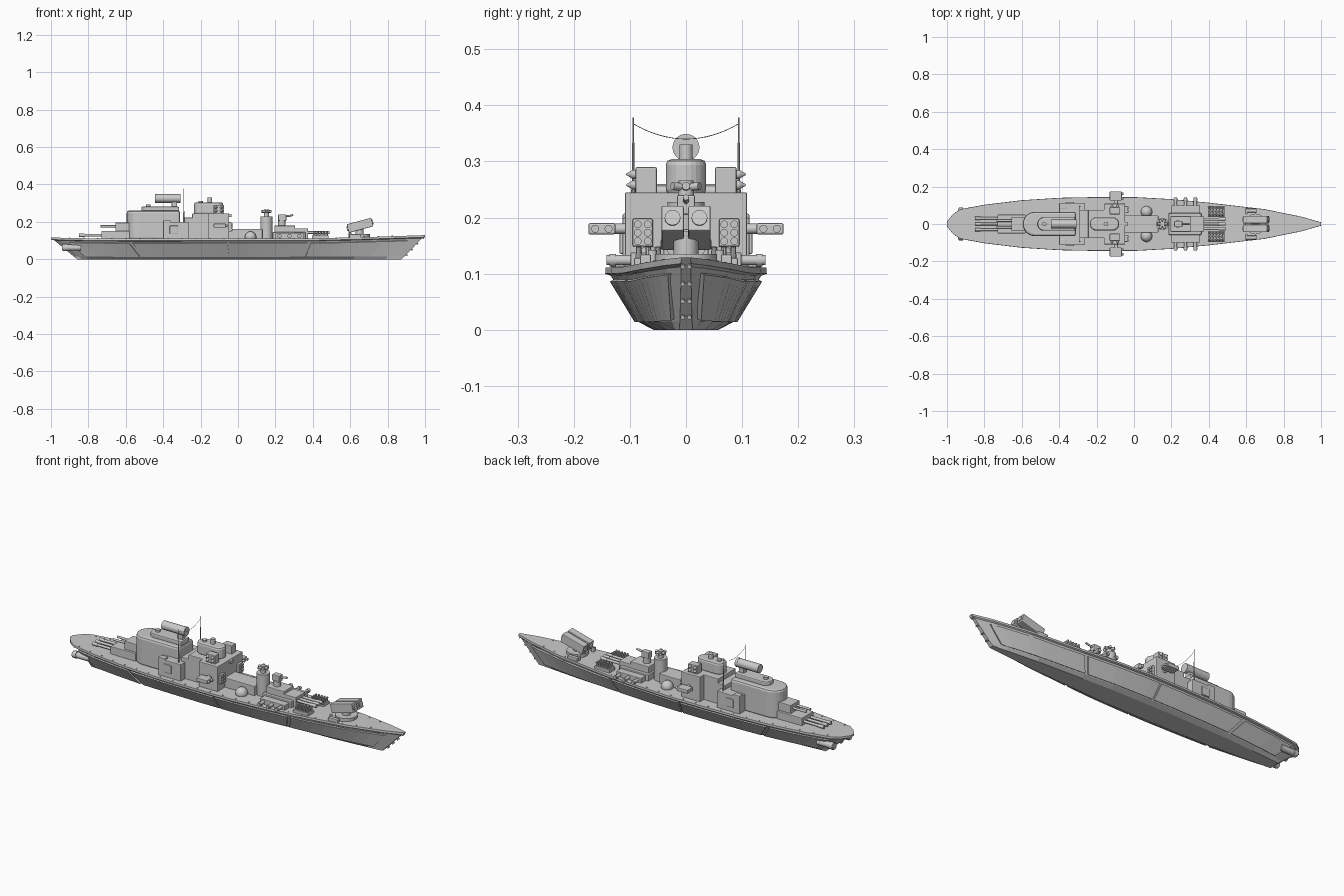
import bpy, bmesh, math
from mathutils import Vector, Matrix

if "Cube" in bpy.data.objects:
    bpy.data.objects.remove(bpy.data.objects["Cube"])


def finish(name, bm, bevel=0):
    bmesh.ops.recalc_face_normals(bm, faces=bm.faces)
    me = bpy.data.meshes.new(name)
    bm.to_mesh(me)
    bm.free()
    ob = bpy.data.objects.new(name, me)
    bpy.context.collection.objects.link(ob)
    if bevel:
        m = ob.modifiers.new("bevel", 'BEVEL')
        m.width, m.segments, m.limit_method = bevel, 2, 'ANGLE'
    for p in me.polygons:
        p.use_smooth = False
    return ob


def box(name, x0, x1, y0, y1, z0, z1, bevel=0.003, tilt=0):
    bm = bmesh.new()
    bmesh.ops.create_cube(bm, size=1)
    bmesh.ops.scale(bm, vec=(x1 - x0, y1 - y0, z1 - z0), verts=bm.verts)
    bmesh.ops.rotate(bm, matrix=Matrix.Rotation(tilt, 3, 'Y'), verts=bm.verts)
    bmesh.ops.translate(bm, vec=((x0 + x1) / 2, (y0 + y1) / 2, (z0 + z1) / 2), verts=bm.verts)
    return finish(name, bm, bevel)


def rod(name, a, b, r, r2=None, n=20):
    a, b = Vector(a), Vector(b)
    bm = bmesh.new()
    bmesh.ops.create_cone(bm, cap_ends=True, segments=n, radius1=r, radius2=r if r2 is None else r2, depth=(b - a).length)
    bm.transform(Matrix.Translation((a + b) / 2) @ (b - a).to_track_quat('Z', 'Y').to_matrix().to_4x4())
    ob = finish(name, bm)
    for p in ob.data.polygons:
        p.use_smooth = len(p.vertices) == 4
    if hasattr(ob.data, "set_sharp_from_angle"):
        ob.data.set_sharp_from_angle(angle=math.radians(35))
    return ob


def ball(name, c, r):
    bm = bmesh.new()
    bmesh.ops.create_uvsphere(bm, u_segments=20, v_segments=12, radius=r)
    bmesh.ops.translate(bm, vec=c, verts=bm.verts)
    ob = finish(name, bm)
    for p in ob.data.polygons:
        p.use_smooth = True


def prism(name, pts, z0, z1, bevel=0.006):
    bm = bmesh.new()
    f = bm.faces.new([bm.verts.new((x, y, z0)) for x, y in pts])
    top = bmesh.ops.extrude_face_region(bm, geom=[f])['geom']
    bmesh.ops.translate(bm, vec=(0, 0, z1 - z0), verts=[v for v in top if isinstance(v, bmesh.types.BMVert)])
    return finish(name, bm, bevel)


def arc(cx, r, a0, a1, n=12):
    return [(cx + r * math.cos(math.radians(a0 + (a1 - a0) * i / n)),
             r * math.sin(math.radians(a0 + (a1 - a0) * i / n))) for i in range(n + 1)]


# Hull shape: deck half width by position, with a narrower bottom
DECK = [(-1, .012), (-.97, .05), (-.93, .078), (-.8, .102), (-.6, .126), (-.4, .139), (-.2, .143), (0, .143),
        (.2, .132), (.4, .113), (.7, .078), (.9, .037), (1, .008)]
KEEL = [(-1, .03), (-.6, .053), (-.2, .058), (.2, .056), (.7, .035), (1, .012)]
SHEER = [(-1, .116), (-.7, .11), (.5, .112), (1, .129)]


def lerp(tab, x):
    for (a, va), (b, vb) in zip(tab, tab[1:]):
        if x <= b + 1e-6:
            return va + (vb - va) * (x - a) / (b - a)
    return tab[-1][1]


def side(s, h):
    # point on the starboard skin; h is 0 at the keel, 1 at the deck edge
    w, b, z = lerp(DECK, s), lerp(KEEL, s), lerp(SHEER, s)
    y = b + (w - b) * (h * 2.5 if h < .12 else .3 + .7 * (h - .12) / .88)
    xb = .0075 + .8675 * s
    return Vector((xb + (s - xb) * h, y, z * h))


bm = bmesh.new()
rings = []
for s, _ in DECK:
    half = [side(s, h) for h in (0, .12, .87)]
    top = side(s, 1)
    half[2].y = max(half[2].y, .005)
    half += [Vector((top.x, top.y + .001, top.z - .011)), top]
    rings.append([bm.verts.new(p) for p in half] + [bm.verts.new((p.x, -p.y, p.z)) for p in reversed(half)])
for a, b in zip(rings, rings[1:]):
    for i in range(10):
        j = (i + 1) % 10
        bm.faces.new((a[i], a[j], b[j], b[i]))
bm.faces.new(rings[0])
bm.faces.new(rings[-1])
finish("hull", bm)

# Raised side plates and deck edge studs
for sg in (-1, 1):
    for s0, s1 in ((-.93, -.6), (-.58, -.06), (-.05, .38), (.4, .93)):
        bm = bmesh.new()
        prev = None
        for i in range(9):
            s = s0 + (s1 - s0) * i / 8
            p, q = side(s, .15), side(s, .8)
            row = []
            for v, d in ((p, -.004), (p, .006), (q, .006), (q, -.004)):
                row.append(bm.verts.new((v.x, sg * (v.y + d), v.z - d * .5)))
            if prev:
                for k in range(4):
                    bm.faces.new((prev[k], prev[(k + 1) % 4], row[(k + 1) % 4], row[k]))
            else:
                bm.faces.new(row)
            prev = row
        bm.faces.new(prev)
        finish("side_plate", bm)
    for i in range(24):
        p = side(-.9 + i * .075, 1)
        rod("deck_stud", (p.x, sg * (p.y - .012), p.z - .002), (p.x, sg * (p.y - .012), p.z + .003), .003, n=8)
for h in (.2, .42, .66, .9):
    p = side(1, h)
    for sg in (-1, 1):
        rod("stem_stud", (p.x - .006, sg * .006, p.z), (p.x + .006, sg * .006, p.z - .004), .004, n=10)

# Stern thrusters
for y in (-.068, .068):
    rod("thruster", (-.94, y, .062), (-.84, y, .062), .016)
    rod("thruster_ring", (-.935, y, .062), (-.915, y, .062), .019)
rod("thruster_centre", (-.935, 0, .065), (-.85, 0, .065), .014)

# Aft gun decks
box("aft_gun_deck", -.73, -.58, -.05, .05, .105, .152)
box("aft_gun_house", -.655, -.57, -.038, .038, .15, .196)
for y in (-.03, 0, .03):
    rod("aft_low_gun", (-.84, y, .128), (-.72, y, .128), .007)
    rod("aft_low_gun_muzzle", (-.85, y, .128), (-.82, y, .128), .009)
for y in (-.018, .018):
    rod("aft_high_gun", (-.735, y, .176), (-.65, y, .176), .006)

# Aft superstructure with rounded stern end
prism("aft_superstructure", arc(-.53, .065, 90, 270) + [(-.31, -.065), (-.31, .065)], .105, .26, .012)
prism("aft_roof", arc(-.48, .036, 90, 270) + [(-.315, -.036), (-.315, .036)], .255, .281)
box("aft_house", -.4, -.265, -.113, .113, .105, .2)
for y in (-.098, .098):
    box("aft_house_locker", -.4, -.36, y - .015, y + .015, .19, .207)
    box("side_hatch", -.365, -.32, y * 1.16 - .005, y * 1.16 + .005, .135, .18)

# Search drum on its stand
box("drum_stand", -.355, -.325, -.013, .013, .275, .325)
rod("search_drum", (-.445, 0, .325), (-.31, 0, .325), .023, n=28)
rod("drum_rim", (-.322, 0, .325), (-.308, 0, .325), .024, n=28)
rod("roof_vent", (-.48, 0, .275), (-.48, 0, .292), .012)

# Bridge
box("bridge_rear", -.29, -.12, -.075, .075, .105, .222)
box("bridge_front", -.16, -.047, -.109, .109, .105, .245)
box("bridge_core", -.245, -.08, -.075, .075, .2, .245)
prism("bridge_top", arc(-.2, .036, 90, 270) + arc(-.115, .036, -90, 90), .24, .304, .01)
for x in (-.2, -.15):
    rod("bridge_vent", (x, 0, .3), (x, 0, .33 if x > -.16 else .312), .012)
box("bridge_visor", -.08, -.035, -.012, .012, .225, .243)

# Masts and sagging wire
for sg in (-1, 1):
    rod("mast_base", (-.29, sg * .094, .19), (-.29, sg * .094, .25), .004, n=10)
    rod("mast", (-.29, sg * .094, .24), (-.29, sg * .094, .378), .003, .0012, n=10)
cu = bpy.data.curves.new("mast_wire", 'CURVE')
cu.dimensions, cu.bevel_depth, cu.bevel_resolution = '3D', .0008, 1
sp = cu.splines.new('POLY')
sp.points.add(16)
for i, p in enumerate(sp.points):
    t = i / 8 - 1
    p.co = (-.29, .094 * t, .34 + .027 * t * t, 1)
bpy.context.collection.objects.link(bpy.data.objects.new("mast_wire", cu))

for sg in (-1, 1):
    # Bridge-roof missile boxes, wing guns and six-tube launchers
    box("roof_missile_box", -.13, -.075, min(sg * .052, sg * .09), max(sg * .052, sg * .09), .242, .29)
    for x in (-.118, -.088):
        for z in (.258, .277):
            rod("roof_missile", (x, sg * .088, z), (x, sg * .095, z), .008)
            rod("roof_missile_tip", (x, sg * .095, z), (x, sg * .107, z), .008, .001)
    rod("wing_gun_arm", (-.095, sg * .1, .18), (-.095, sg * .13, .18), .009)
    box("wing_gun", -.13, -.065, sg * .15 - .024, sg * .15 + .024, .17, .19)
    for y in (.138, .162):
        rod("wing_gun_barrel", (-.07, sg * y, .18), (-.055, sg * y, .18), .007)
    box("tube_launcher", -.06, -.035, sg * .077 - .018, sg * .077 + .018, .148, .198)
    for y in (.068, .086):
        for z in (.158, .173, .188):
            rod("launcher_tube", (-.04, sg * y, z), (-.029, sg * y, z), .0068, n=14)
    # Midship domes
    ball("side_dome", (.067, sg * .065, .118), .031)
    # Sideways torpedo tubes
    for x in (.222, .275, .328):
        rod("torpedo_tube", (x, sg * .06, .124), (x, sg * .142, .124), .009)
        rod("torpedo_muzzle", (x, sg * .125, .124), (x, sg * .136, .124), .011)
    box("torpedo_rack", .2, .35, sg * .079 - .02, sg * .079 + .02, .108, .138)
    # Forward grid launchers
    box("grid_base", .395, .485, sg * .067 - .026, sg * .067 + .026, .106, .128)
    for i in range(5):
        for j in range(3):
            x, y = .407 + i * .0165, sg * (.05 + j * .017)
            rod("grid_missile", (x, y, .125), (x + .004, y, .148), .0065, .005, n=10)

# Midship house and round tower
box("midship_house", -.06, .13, -.045, .045, .105, .162)
rod("tower", (.152, 0, .105), (.152, 0, .228), .033, n=28)
rod("tower_neck", (.152, 0, .225), (.152, 0, .25), .014)
for a in range(6):
    d = Vector((math.cos(a * math.pi / 3), math.sin(a * math.pi / 3), 0)) * .028
    rod("tower_spoke", (.152, 0, .254), Vector((.152, 0, .256)) + d, .007, n=12)
rod("tower_cap", (.152, 0, .246), (.152, 0, .266), .013)

# Forward gun house, light gun and triple main guns
box("fore_house", .185, .36, -.058, .058, .105, .145)
box("fore_house_upper", .195, .305, -.042, .042, .14, .18)
rod("light_gun_mount", (.235, 0, .175), (.235, 0, .21), .02)
box("light_gun_head", .215, .258, -.016, .016, .205, .24)
rod("light_gun_barrel", (.25, 0, .228), (.295, 0, .236), .005)
box("main_gun_house", .3, .375, -.04, .04, .11, .165)
for y in (-.025, 0, .025):
    rod("main_gun", (.36, y, .143), (.47, y, .143), .007)
    rod("main_gun_muzzle", (.455, y, .143), (.49, y, .143), .009)

# Bow twin launcher
T = -math.radians(15)
rod("launcher_turntable", (.65, 0, .106), (.65, 0, .135), .055, n=28)
rod("launcher_post", (.65, 0, .13), (.65, 0, .175), .022)
for sg in (-1, 1):
    y = sg * .024
    box("bow_launcher", .585, .72, y - .02, y + .02, .158, .205, tilt=T)
    f = Vector((.6525, y, .1815))
    d = Vector((math.cos(T), 0, -math.sin(T)))
    rod("bow_launcher_muzzle", f + d * .06, f + d * .072, .014)
    rod("bow_launcher_tail", f - d * .073, f - d * .06, .012)
    box("launcher_locker", .595, .655, sg * .072 - .01, sg * .072 + .01, .106, .134)
    rod("bow_bollard", (.6, sg * .06, .11), (.6, sg * .06, .142), .008)
